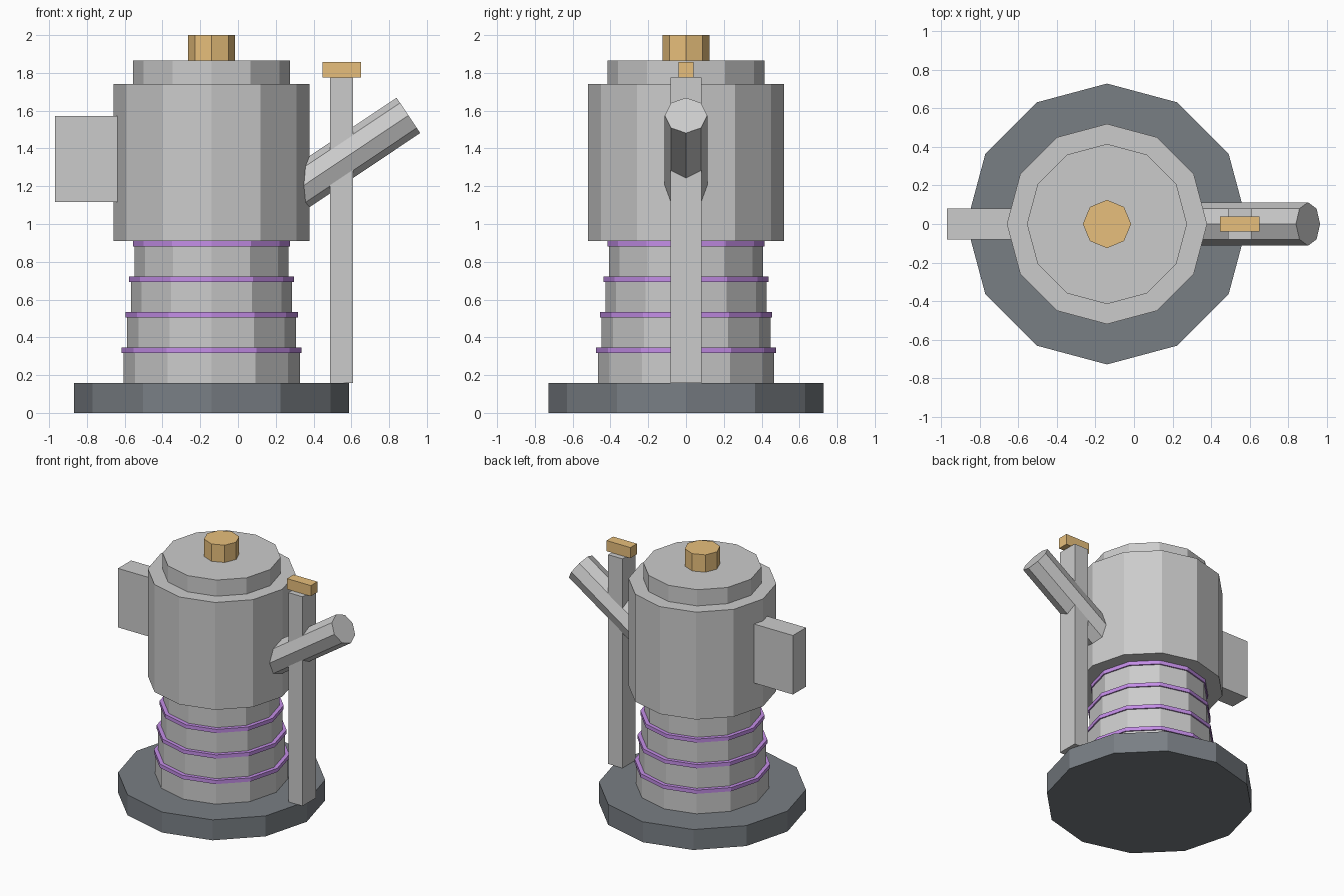
import bpy, bmesh
from math import radians
from mathutils import Matrix, Vector

if "Cube" in bpy.data.objects:
    bpy.data.objects.remove(bpy.data.objects["Cube"])

AXIS_X = -0.14  # centre line of the turned body


def material(name, rgb):
    m = bpy.data.materials.new(name)
    m.diffuse_color = (*rgb, 1)
    m.use_nodes = True
    m.node_tree.nodes["Principled BSDF"].inputs["Base Color"].default_value = m.diffuse_color
    return m


slate = material("slate", (0.19, 0.21, 0.23))
gold = material("gold", (0.80, 0.52, 0.20))
violet = material("violet", (0.55, 0.27, 0.80))


def finish(name, bm, mat):
    mesh = bpy.data.meshes.new(name)
    bm.to_mesh(mesh)
    bm.free()
    obj = bpy.data.objects.new(name, mesh)
    bpy.context.collection.objects.link(obj)
    if mat:
        mesh.materials.append(mat)
    return obj


def prism(name, a, b, radius, sides, mat=None, tilt=0.0):
    """Straight prism from point a to b, tilted about y, a corner on the x axis."""
    a, b = Vector(a), Vector(b)
    bm = bmesh.new()
    bmesh.ops.create_cone(bm, cap_ends=True, segments=sides, radius1=radius,
                          radius2=radius, depth=(b - a).length,
                          matrix=Matrix.Translation((a + b) / 2) @ Matrix.Rotation(tilt, 4, 'Y'))
    return finish(name, bm, mat)


def disc(name, z0, z1, radius, sides=12, mat=None):
    return prism(name, (AXIS_X, 0, z0), (AXIS_X, 0, z1), radius, sides, mat)


def box(name, x, y, z, mat=None):
    bm = bmesh.new()
    size = [r[1] - r[0] for r in (x, y, z)]
    mid = [(r[1] + r[0]) / 2 for r in (x, y, z)]
    bmesh.ops.create_cube(bm, size=1, matrix=Matrix.Translation(mid) @ Matrix.Diagonal((*size, 1)))
    return finish(name, bm, mat)


# Base plate
disc("base", 0, 0.158, 0.728, mat=slate)

# Stepped column, each step topped by a thin coloured ring
STEP = 0.188
for i in range(4):
    z = 0.158 + i * STEP
    r = 0.467 - i * 0.02
    disc(f"column_step_{i + 1}", z, z + STEP - 0.01, r)
    disc(f"column_ring_{i + 1}", z + STEP - 0.029, z + STEP, r + 0.0095, mat=violet)

# Main drum, lid and knob
disc("drum", 0.911, 1.741, 0.519)
disc("lid", 1.741, 1.866, 0.415)
disc("lid_knob", 1.866, 2.0, 0.125, 8, gold)

# Side block
box("side_block", (-0.97, -0.60), (-0.08, 0.08), (1.116, 1.572))

# Upright post with its cap
box("post", (0.487, 0.609), (-0.081, 0.081), (0.158, 1.775))
box("post_cap", (0.447, 0.651), (-0.04, 0.04), (1.775, 1.857), gold)

# Slanted spout
tilt = radians(56.2)
end = Vector((0.902, 0, 1.575))
start = end - (Matrix.Rotation(tilt, 3, 'Y') @ Vector((0, 0, 0.72)))
prism("spout", start, end, 0.1125, 8, tilt=tilt)
